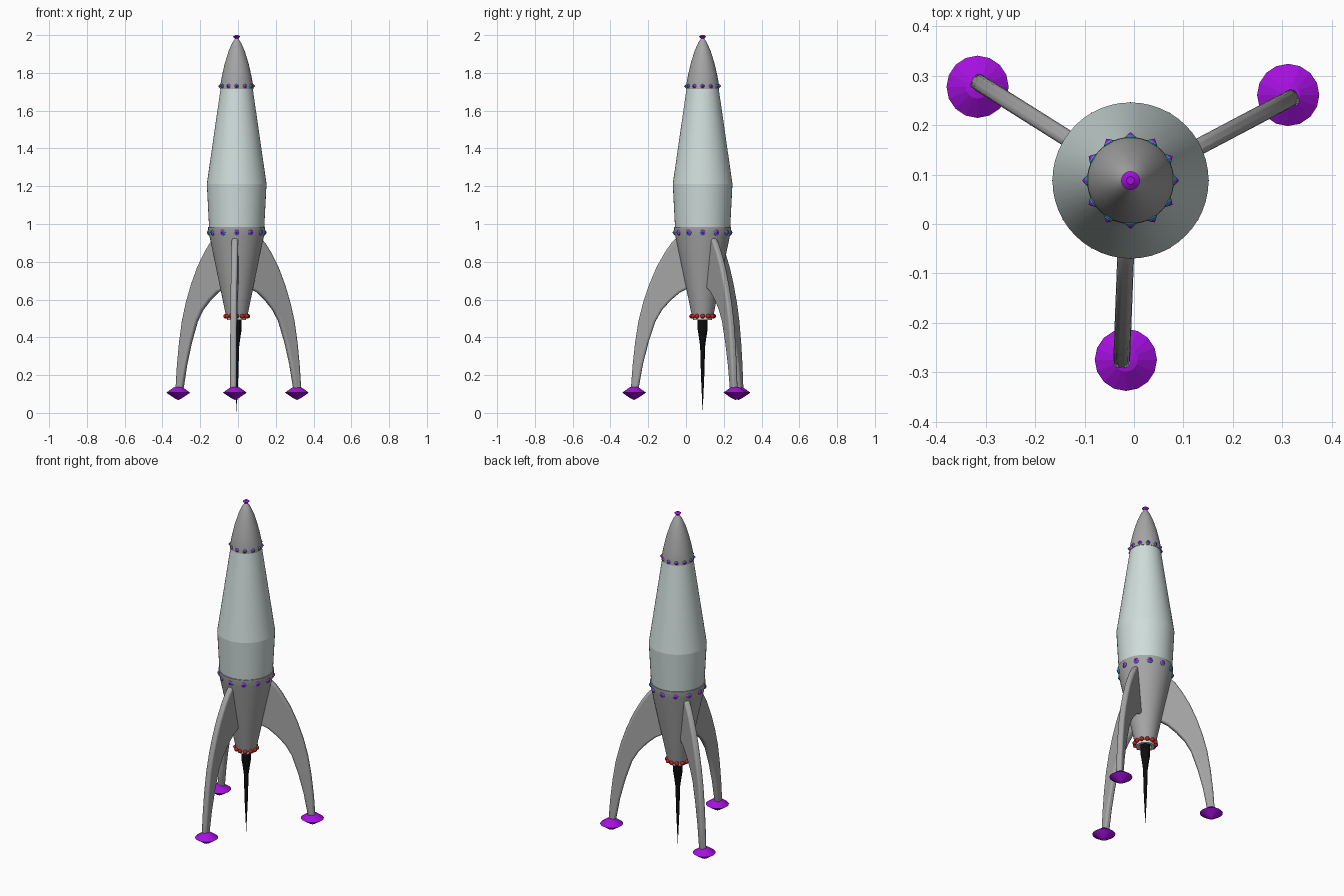
import bpy, bmesh, math
from mathutils import Matrix, Vector

if "Cube" in bpy.data.objects:
    bpy.data.objects.remove(bpy.data.objects["Cube"])

AXIS = Vector((-0.007, 0.088, 0))      # rocket centreline


def mat(name, rgb):
    m = bpy.data.materials.new(name)
    m.diffuse_color = (*rgb, 1)
    m.use_nodes = True
    m.node_tree.nodes["Principled BSDF"].inputs["Base Color"].default_value = m.diffuse_color
    return m


HULL = mat("pale_blue_grey", (0.62, 0.72, 0.70))
GREY = mat("mid_grey", (0.38, 0.38, 0.38))
PURPLE = mat("purple", (0.38, 0.005, 0.75))
TEAL = mat("teal", (0.04, 0.38, 0.5))
RED = mat("red", (0.6, 0.012, 0.01))
BLACK = mat("black", (0.004, 0.004, 0.004))


def finish(bm, name, mats, matrix=Matrix(), smooth=None):
    bmesh.ops.recalc_face_normals(bm, faces=bm.faces)
    me = bpy.data.meshes.new(name)
    bm.to_mesh(me)
    bm.free()
    for m in mats:
        me.materials.append(m)
    ob = bpy.data.objects.new(name, me)
    ob.matrix_world = matrix
    bpy.context.collection.objects.link(ob)
    if smooth is not None:
        bpy.ops.object.select_all(action='DESELECT')
        ob.select_set(True)
        bpy.context.view_layer.objects.active = ob
        bpy.ops.object.shade_smooth_by_angle(angle=math.radians(smooth))
    return ob


def lathe_bm(bm, profile, n):
    """Revolve (radius, height) points about z; radius 0 makes a pole."""
    rings = []
    for r, z in profile:
        if r == 0:
            rings.append([bm.verts.new((0, 0, z))] * n)
        else:
            rings.append([bm.verts.new((r * math.cos(t), r * math.sin(t), z))
                          for t in (2 * math.pi * i / n for i in range(n))])
    faces = []
    for a, b in zip(rings, rings[1:]):
        for i in range(n):
            j = (i + 1) % n
            vs = list(dict.fromkeys((a[i], a[j], b[j], b[i])))
            if len(vs) > 2:
                faces.append(bm.faces.new(vs))
    return faces


def lathe(name, profile, n, m, at=AXIS, smooth=None):
    bm = bmesh.new()
    lathe_bm(bm, profile, n)
    return finish(bm, name, [m], Matrix.Translation(at), smooth)


# Hull sections
lathe("nose_cone", [(0, 1.715), (0.088, 1.715), (0.087, 1.735), (0.077, 1.79),
                    (0.063, 1.85), (0.043, 1.915), (0.023, 1.96),
                    (0.008, 1.982), (0, 1.984)], 48, GREY, smooth=30)
lathe("main_hull", [(0, 0.98), (0.146, 0.98), (0.158, 1.212), (0.084, 1.725),
                    (0, 1.725)], 48, HULL, smooth=9)
lathe("tail_cone", [(0, 0.985), (0.151, 0.985), (0.151, 0.972), (0.145, 0.94),
                    (0.056, 0.51), (0, 0.51)], 48, GREY, smooth=30)
lathe("nozzle", [(0, 0.515), (0.05, 0.515), (0.05, 0.493), (0.035, 0.493),
                 (0.03, 0.505), (0, 0.505)], 32, HULL, smooth=30)
lathe("exhaust_spike", [(0, 0.51), (0.027, 0.505), (0.026, 0.44), (0.019, 0.395),
                        (0.013, 0.35), (0.009, 0.2), (0, 0)], 12, BLACK)
lathe("nose_tip", [(0, 1.972), (0.006, 1.978), (0.019, 1.992), (0.008, 2.0),
                   (0, 2.0)], 16, PURPLE)


# Rings of gems: teal collar with a purple point
def gem_ring(name, radius, z, size, count=12):
    bm = bmesh.new()
    for i in range(count):
        start = len(bm.verts)
        faces = lathe_bm(bm, [(0, -0.006), (size, -0.006), (size, 0.002),
                              (size * 0.72, 0.005), (0, 0.012)], 8)
        for f in faces[-8:]:
            f.material_index = 1
        bm.verts.ensure_lookup_table()
        M = (Matrix.Rotation(2 * math.pi * i / count, 4, 'Z')
             @ Matrix.Translation((radius, 0, z))
             @ Matrix.Rotation(math.pi / 2, 4, 'Y'))
        bmesh.ops.transform(bm, matrix=M, verts=bm.verts[start:])
    finish(bm, name, [TEAL, PURPLE], Matrix.Translation(AXIS))


gem_ring("nose_gems", 0.086, 1.73, 0.011)
gem_ring("tail_gems", 0.147, 0.955, 0.016)

# Red beads round the nozzle
bm = bmesh.new()
for i in range(12):
    t = 2 * math.pi * i / 12
    bmesh.ops.create_uvsphere(bm, u_segments=12, v_segments=8, radius=0.012,
                              matrix=Matrix.Translation((0.059 * math.cos(t),
                                                         0.059 * math.sin(t), 0.512)))
finish(bm, "nozzle_beads", [RED], Matrix.Translation(AXIS), 40)

# Three curved fin legs with foot pads
OUTER = [(.125, .94), (.165, .9), (.2, .85), (.245, .77), (.283, .68),
         (.315, .585), (.34, .485), (.358, .37), (.371, .25), (.38, .125)]
INNER = [(.06, .8), (.065, .72), (.07, .662), (.12, .638), (.17, .595),
         (.215, .545), (.25, .485), (.288, .37), (.317, .255), (.34, .125)]
HALF = 0.017
for k, side in enumerate(("front", "right", "left")):
    turn = math.radians(267.8 + 120 * k)
    bm = bmesh.new()
    rows = [[bm.verts.new((r, -HALF - 0.004, z)) for r, z in pts]
            for pts in (OUTER, INNER)]
    faces = [bm.faces.new((rows[0][i], rows[0][i + 1], rows[1][i + 1], rows[1][i]))
             for i in range(len(OUTER) - 1)]
    ext = bmesh.ops.extrude_face_region(bm, geom=faces, use_keep_orig=True)
    bmesh.ops.translate(bm, vec=(0, 2 * HALF, 0),
                        verts=[g for g in ext["geom"] if isinstance(g, bmesh.types.BMVert)])
    fin = finish(bm, side + "_fin_leg", [GREY],
                 Matrix.Translation(AXIS) @ Matrix.Rotation(turn, 4, 'Z'), 40)
    bev = fin.modifiers.new("rounded_edges", 'BEVEL')
    bev.width, bev.segments = 0.011, 3
    bev.limit_method, bev.angle_limit = 'ANGLE', math.radians(45)

    a = math.radians(268.5 + 120 * k)
    lathe(side + "_foot_pad", [(0, 0.068), (0.02, 0.078), (0.063, 0.107),
                               (0.024, 0.135), (0, 0.14)], 16, PURPLE,
          at=AXIS + Vector((0.363 * math.cos(a), 0.363 * math.sin(a), 0)))
